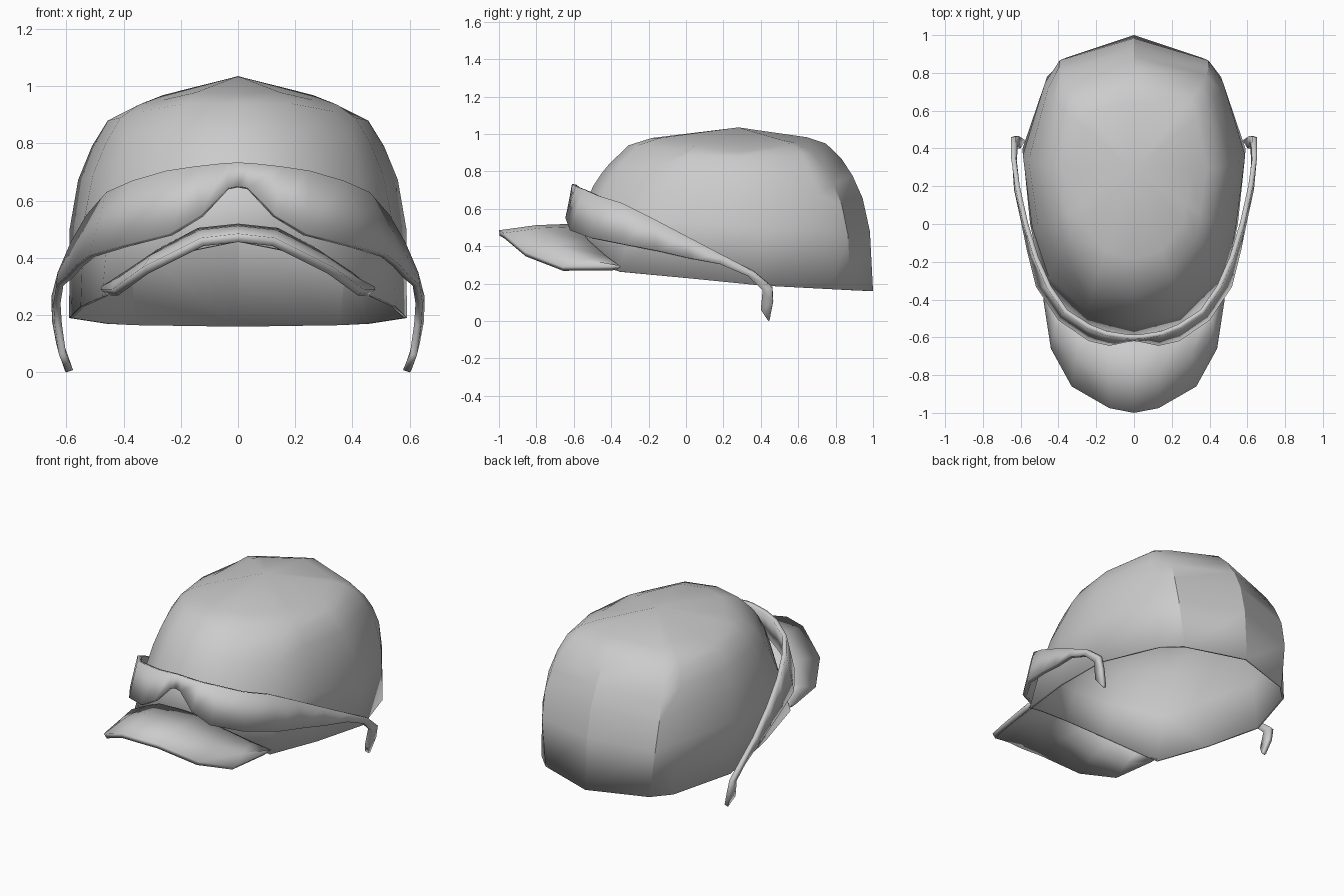
import bpy
import bmesh
from math import radians
from mathutils import Vector

default_cube = bpy.data.objects.get("Cube")
if default_cube:
    bpy.data.objects.remove(default_cube, do_unlink=True)

# One plain grey for everything
grey = bpy.data.materials.new("plain_grey")
grey.use_nodes = True
colour = (0.6, 0.6, 0.6, 1)
grey.diffuse_color = colour
grey.node_tree.nodes["Principled BSDF"].inputs["Base Color"].default_value = colour


def mirrored(half):
    """Full row from the right end to the left end, from its left half."""
    return [Vector((-p[0], p[1], p[2])) for p in half[:0:-1]] + [Vector(p) for p in half]


def closed_ring(half):
    """Full loop from a half that starts and ends on the centre line."""
    return [Vector(p) for p in half] + [Vector((-p[0], p[1], p[2])) for p in half[-2:0:-1]]


def skin(name, rows, closed, thickness, angle):
    """Join rows of points with quads, thicken inwards and shade."""
    bm = bmesh.new()
    grid = [[bm.verts.new(p) for p in row] for row in rows]
    count = len(rows[0])
    for low, high in zip(grid, grid[1:]):
        for j in range(count if closed else count - 1):
            k = (j + 1) % count
            bm.faces.new((low[j], low[k], high[k], high[j]))
    bmesh.ops.remove_doubles(bm, verts=bm.verts, dist=0.0005)
    mesh = bpy.data.meshes.new(name)
    bm.to_mesh(mesh)
    bm.free()
    mesh.materials.append(grey)
    obj = bpy.data.objects.new(name, mesh)
    bpy.context.collection.objects.link(obj)
    bpy.ops.object.select_all(action="DESELECT")
    obj.select_set(True)
    bpy.context.view_layer.objects.active = obj
    bpy.ops.object.shade_smooth_by_angle(angle=radians(angle))
    solid = obj.modifiers.new("thickness", "SOLIDIFY")
    solid.thickness = thickness
    solid.offset = -1
    return obj


# Cap crown: rim and crease outlines, front centre round to back centre
rim = closed_ring([
    (0, -.6, .46), (.25, -.54, .41), (.475, -.36, .265), (.55, 0, .23),
    (.59, .4, .19), (.46, .78, .17), (.36, .88, .165), (0, 1, .16)])
crease = closed_ring([
    (0, -.41, .84), (.22, -.35, .84), (.39, -.14, .83), (.41, .02, .89),
    (.455, .3, .88), (.39, .62, .89), (.36, .74, .815), (0, .83, .87)])
peak = Vector((0, .28, 1.035))


def wall_ring(t):
    """Ring between rim and crease, bulged outwards except at the front."""
    ring = []
    for low, high in zip(rim, crease):
        p = low.lerp(high, t)
        out = Vector((p.x, p.y - peak.y, 0)).normalized()
        strength = .36 if p.y > -.1 else .15
        ring.append(p + out * strength * t ** 1.5 * (1 - t))
    return ring


def dome_ring(s, lift):
    """Ring between crease and peak, rounded up towards front and back."""
    ring = []
    for p in crease:
        q = p.lerp(peak, s)
        rise = lift * min(1, abs(p.y - peak.y) / .6)
        q.z += (peak.z - p.z) * rise
        ring.append(q)
    return ring


crown = [wall_ring(t) for t in (0, .45, .7, .87, 1)]
crown += [dome_ring(.15, .36), dome_ring(.33, .38), [peak] * len(rim)]
skin("cap_crown", crown, True, .012, 32)

# Arched visor: front edge to root, with a slightly raised middle row
edge = mirrored([(0, -1, .485), (.13, -.975, .47), (.33, -.86, .37),
                 (.44, -.66, .29), (.48, -.4, .29)])
root = mirrored([(0, -.6, .52), (.14, -.58, .505), (.28, -.52, .43),
                 (.4, -.43, .35), (.475, -.35, .29)])
middle = [a.lerp(b, .5) + Vector((0, 0, .01)) for a, b in zip(edge, root)]
skin("cap_visor", [edge, middle, root], False, .03, 40)

# Wraparound glasses: lens with nose notch, tapering into hooked temples
lower = mirrored([
    (0, -.62, .65), (.035, -.625, .645), (.13, -.645, .55), (.24, -.62, .485),
    (.4, -.51, .445), (.52, -.33, .41), (.565, -.15, .375), (.6, .02, .335),
    (.635, .18, .305), (.645, .33, .24), (.64, .41, .165), (.625, .4, .06),
    (.6, .44, 0)])
upper = mirrored([
    (0, -.61, .733), (.04, -.608, .732), (.15, -.59, .72), (.25, -.55, .705),
    (.37, -.47, .67), (.46, -.34, .63), (.53, -.18, .55), (.585, 0, .455),
    (.63, .2, .35), (.652, .36, .265), (.65, .46, .18), (.635, .465, .1),
    (.605, .447, .005)])
skin("wraparound_glasses", [lower, upper], False, .025, 40)
